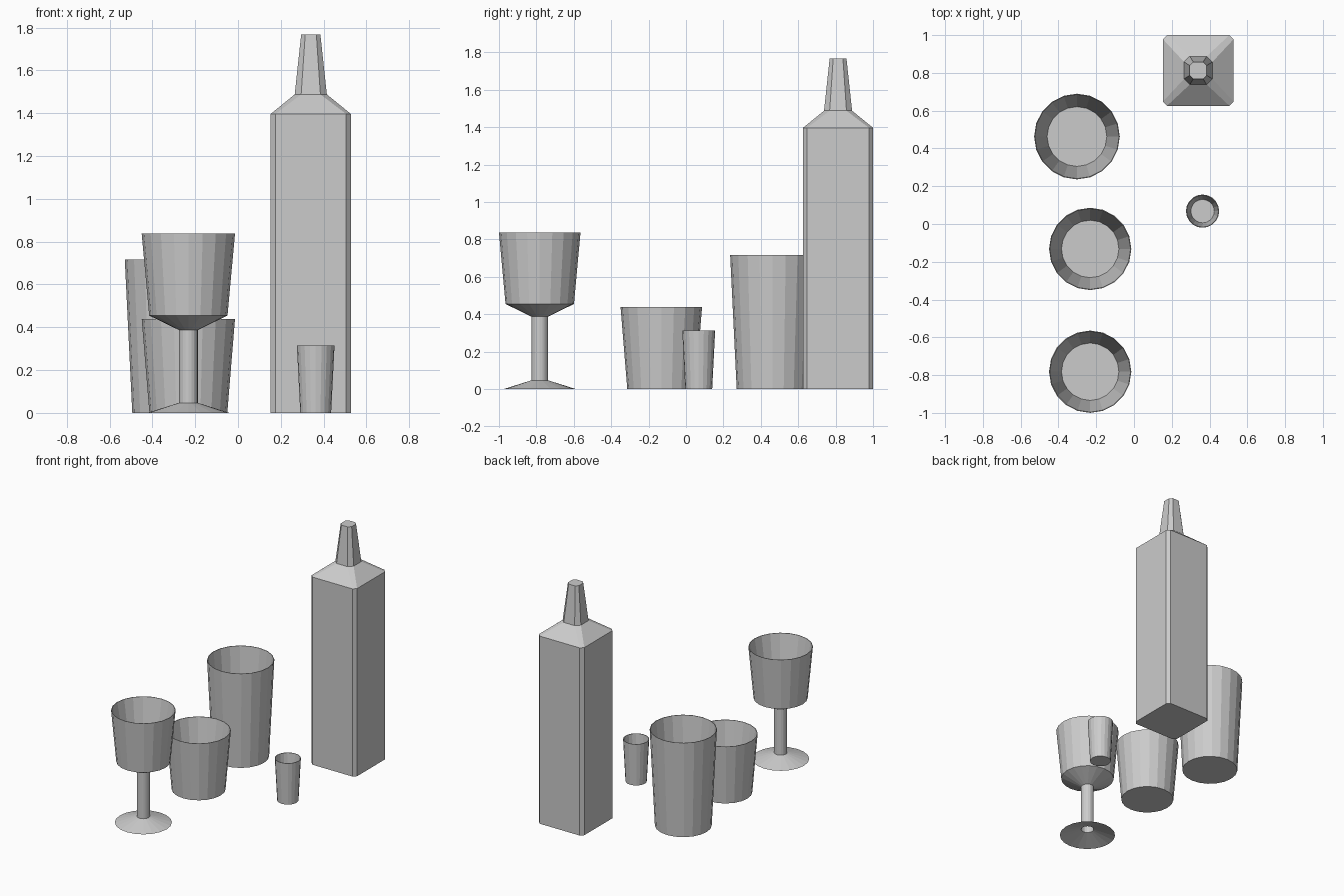
import bpy, bmesh
from math import cos, sin, tau

if "Cube" in bpy.data.objects:
    bpy.data.objects.remove(bpy.data.objects["Cube"])

SIDES = 20


def circle(r, z):
    return [(r * cos(tau * i / SIDES), r * sin(tau * i / SIDES), z) for i in range(SIDES)]


def cut_square(h, c, z):
    """Square of half width h with corners cut by c."""
    k = h - c
    return [(x, y, z) for x, y in ((h, -k), (h, k), (k, h), (-k, h),
                                   (-h, k), (-h, -k), (-k, -h), (k, -h))]


def loft(name, rings, x, y, cap_start=True, cap_end=True):
    """Skin a stack of equal-sized rings and place it at x, y."""
    bm = bmesh.new()
    loops = [[bm.verts.new(p) for p in ring] for ring in rings]
    for a, b in zip(loops, loops[1:]):
        n = len(a)
        for i in range(n):
            j = (i + 1) % n
            bm.faces.new((a[i], a[j], b[j], b[i]))
    if cap_start:
        bm.faces.new(loops[0][::-1])
    if cap_end:
        bm.faces.new(loops[-1])
    mesh = bpy.data.meshes.new(name)
    bm.to_mesh(mesh)
    bm.free()
    obj = bpy.data.objects.new(name, mesh)
    obj.location = (x, y, 0)
    bpy.context.collection.objects.link(obj)
    return obj


def tumbler(name, x, y, height, r_top, r_base, r_floor, floor):
    """Tapered glass: outside up to a thin rim, then down to the inner floor."""
    profile = [(r_base, 0), (r_top, height), (r_top - 0.004, height), (r_floor, floor)]
    return loft(name, [circle(r, z) for r, z in profile], x, y)


# Three tumblers
tumbler("tall_glass", -0.302, 0.463, 0.717, 0.227, 0.192, 0.158, 0.04)
tumbler("medium_glass", -0.232, -0.132, 0.439, 0.218, 0.182, 0.152, 0.03)
tumbler("shot_glass", 0.363, 0.068, 0.314, 0.088, 0.072, 0.062, 0.03)

# Stemmed glass: thin conical foot, hollow stem, bowl
goblet = [(0.193, 0.0), (0.044, 0.047), (0.044, 0.387), (0.183, 0.455),
          (0.218, 0.837), (0.214, 0.837), (0.152, 0.465)]
loft("stemmed_glass", [circle(r, z) for r, z in goblet], -0.232, -0.782, cap_start=False)

# Square bottle: body, sloped shoulder, tapered neck
bottle = [(0.187, 0.022, 0.0), (0.187, 0.022, 1.397),
          (0.075, 0.03, 1.488), (0.045, 0.019, 1.767)]
loft("square_bottle", [cut_square(*ring) for ring in bottle], 0.34, 0.813)
